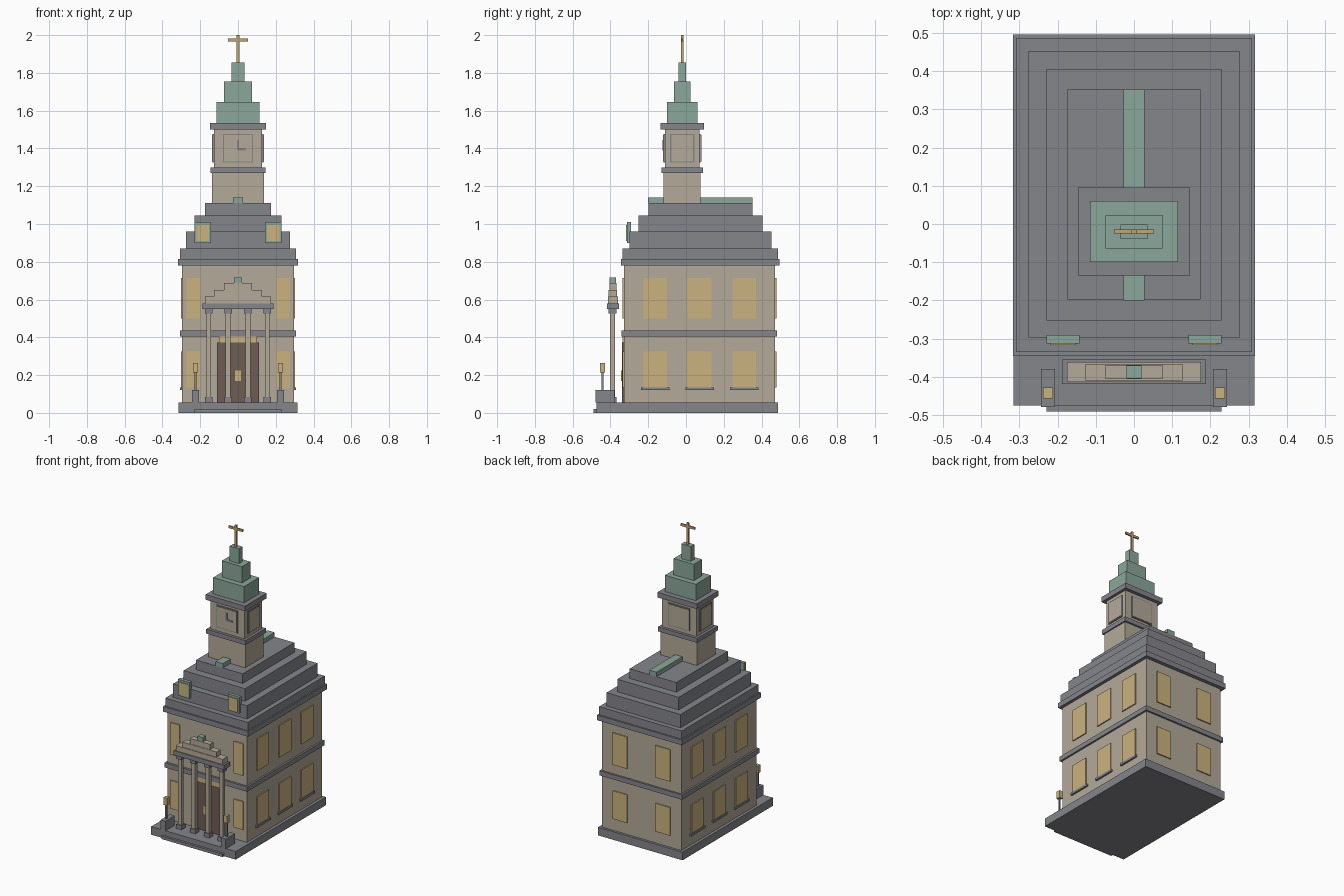
import bpy, bmesh


def mat(name, r, g, b):
    m = bpy.data.materials.new(name)
    m.diffuse_color = (r, g, b, 1)
    return m


STONE = mat("grey stone", 0.235, 0.24, 0.26)
WALL = mat("sandstone", 0.45, 0.40, 0.32)
GLASS = mat("warm window", 0.60, 0.45, 0.21)
COPPER = mat("copper green", 0.26, 0.39, 0.325)
WOOD = mat("brown wood", 0.155, 0.11, 0.09)
BRASS = mat("brass", 0.56, 0.38, 0.16)


def box(name, m, x0, x1, y0, y1, z0, z1):
    bm = bmesh.new()
    bmesh.ops.create_cube(bm, size=1)
    for v in bm.verts:
        v.co.x = x1 if v.co.x > 0 else x0
        v.co.y = y1 if v.co.y > 0 else y0
        v.co.z = z1 if v.co.z > 0 else z0
    me = bpy.data.meshes.new(name)
    bm.to_mesh(me)
    bm.free()
    me.materials.append(m)
    ob = bpy.data.objects.new(name, me)
    bpy.context.collection.objects.link(ob)
    return ob


def sym(name, m, hx, y0, y1, z0, z1):
    return box(name, m, -hx, hx, y0, y1, z0, z1)


# base, front step, main walls and bands
sym("base", STONE, 0.315, -0.475, 0.487, 0, 0.055)
sym("front_step", STONE, 0.229, -0.49, -0.47, 0, 0.02)
sym("walls", WALL, 0.296, -0.328, 0.471, 0.055, 0.78)
sym("middle_band", STONE, 0.308, -0.342, 0.483, 0.405, 0.437)
sym("cornice", STONE, 0.317, -0.345, 0.496, 0.78, 0.815)

# stepped roof
for i, (hx, y0, y1, z0, z1) in enumerate([
        (0.308, -0.335, 0.486, 0.815, 0.87), (0.276, -0.298, 0.453, 0.87, 0.96),
        (0.229, -0.252, 0.405, 0.96, 1.045), (0.174, -0.198, 0.352, 1.045, 1.11)]):
    sym(f"roof_tier_{i + 1}", STONE, hx, y0, y1, z0, z1)
sym("roof_ridge", COPPER, 0.027, -0.2, 0.352, 1.11, 1.14)

# windows on all sides, two floors
for f, (z0, z1) in enumerate([(0.135, 0.325), (0.5, 0.715)]):
    for s in (-1, 1):
        for y in (-0.163, 0.072, 0.308):
            xa, xb = sorted((s * 0.29, s * 0.303))
            box("side_window", GLASS, xa, xb, y - 0.063, y + 0.063, z0, z1)
            if f == 0:
                xa, xb = sorted((s * 0.29, s * 0.308))
                box("window_sill", STONE, xa, xb, y - 0.075, y + 0.075, 0.12, 0.135)
        x = s * 0.237
        box("front_window", GLASS, x - 0.035, x + 0.035, -0.335, -0.32, z0, z1)
        x = s * 0.16
        box("back_window", GLASS, x - 0.055, x + 0.055, 0.46, 0.478, z0, z1)

# door
sym("door", WOOD, 0.11, -0.338, -0.32, 0.055, 0.372)
sym("door_transom", GLASS, 0.1, -0.336, -0.32, 0.372, 0.405)
sym("door_plate", GLASS, 0.017, -0.343, -0.33, 0.17, 0.225)

# portico
for x in (-0.155, -0.052, 0.052, 0.155):
    box("column", WALL, x - 0.013, x + 0.013, -0.402, -0.376, 0.08, 0.53)
    box("column_base", STONE, x - 0.02, x + 0.02, -0.409, -0.369, 0.055, 0.083)
    box("column_cap", STONE, x - 0.02, x + 0.02, -0.409, -0.369, 0.525, 0.55)
sym("portico_beam", STONE, 0.188, -0.419, -0.355, 0.55, 0.58)
sym("pediment_1", WALL, 0.175, -0.413, -0.361, 0.58, 0.615)
sym("pediment_2", WALL, 0.127, -0.409, -0.366, 0.615, 0.65)
sym("pediment_3", WALL, 0.074, -0.406, -0.369, 0.65, 0.687)
sym("pediment_top", COPPER, 0.02, -0.404, -0.37, 0.687, 0.717)

# cheek walls with lamps, and dormers
for s in (-1, 1):
    x = s * 0.225
    box("cheek_wall", STONE, x - 0.018, x + 0.018, -0.478, -0.379, 0.055, 0.12)
    box("lamp_post", STONE, x - 0.005, x + 0.005, -0.447, -0.437, 0.12, 0.215)
    box("lantern", GLASS, x - 0.013, x + 0.013, -0.456, -0.428, 0.215, 0.265)
    x = s * 0.186
    box("dormer_frame", COPPER, x - 0.043, x + 0.043, -0.312, -0.29, 0.9, 1.01)
    box("dormer_pane", GLASS, x - 0.033, x + 0.033, -0.317, -0.305, 0.91, 0.995)

# tower (centred on y = -0.02)
CY = -0.02


def tower(name, m, hx, hy, z0, z1):
    return sym(name, m, hx, CY - hy, CY + hy, z0, z1)


tower("tower_lower", WALL, 0.137, 0.098, 1.1, 1.27)
tower("tower_band", STONE, 0.146, 0.11, 1.27, 1.3)
tower("tower_upper", WALL, 0.128, 0.092, 1.3, 1.5)
tower("tower_cornice", STONE, 0.147, 0.115, 1.5, 1.535)

# clock panels: grey surround with a stone face on each side
for m, name, d, t, z0, z1 in ((STONE, "clock_frame", 0, 0.006, 1.326, 1.476),
                              (WALL, "clock_face", 0.006, 0.009, 1.332, 1.47)):
    for s in (-1, 1):
        ya, yb = sorted((CY + s * 0.09, CY + s * (0.092 + t)))
        sym(name, m, 0.08 - d, ya, yb, z0, z1)
        xa, xb = sorted((s * 0.125, s * (0.128 + t)))
        box(name, m, xa, xb, CY - 0.064 + d, CY + 0.064 - d, z0, z1)
box("clock_hand_long", STONE, -0.006, 0.006, CY - 0.104, CY - 0.1, 1.39, 1.445)
box("clock_hand_short", STONE, -0.006, 0.042, CY - 0.104, CY - 0.1, 1.39, 1.402)

# stepped spire and cross
tower("spire_1", COPPER, 0.115, 0.08, 1.535, 1.645)
tower("spire_2", COPPER, 0.075, 0.044, 1.645, 1.755)
tower("spire_3", COPPER, 0.035, 0.019, 1.755, 1.855)
tower("cross_post", BRASS, 0.007, 0.006, 1.855, 2.0)
tower("cross_arm", BRASS, 0.052, 0.005, 1.967, 1.982)
